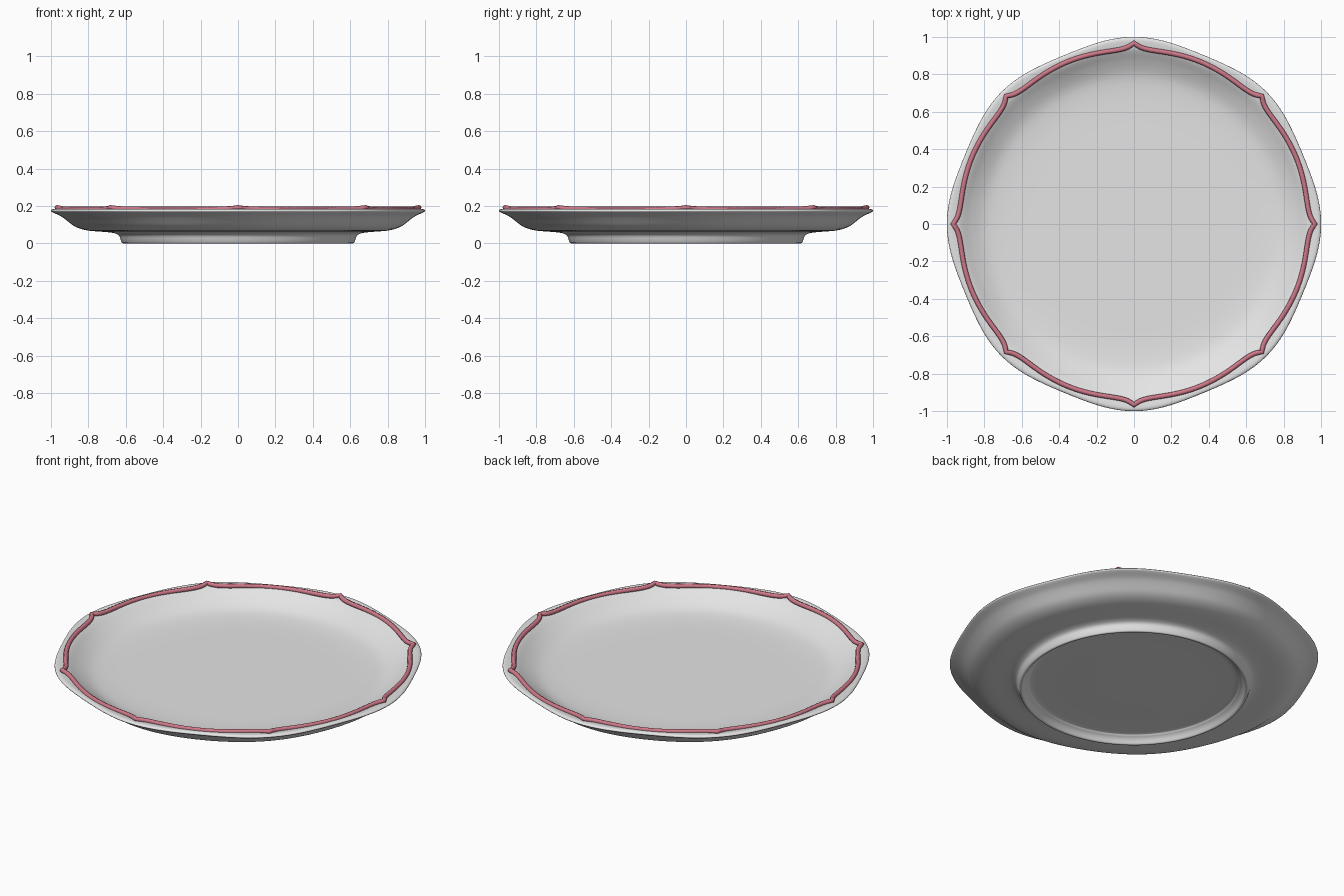
import bpy, bmesh, math
from mathutils import Vector

if "Cube" in bpy.data.objects:
    bpy.data.objects.remove(bpy.data.objects["Cube"])

SEGMENTS = 160
LOBES = 8


def material(name, colour):
    m = bpy.data.materials.new(name)
    m.diffuse_color = (*colour, 1.0)
    m.use_nodes = True
    m.node_tree.nodes["Principled BSDF"].inputs["Base Color"].default_value = m.diffuse_color
    return m


def smooth_path(points, steps=3):
    """Catmull-Rom curve through the profile points."""
    pts = [Vector(p) for p in points]
    pts = [pts[0]] + pts + [pts[-1]]
    out = []
    for a, b, c, d in zip(pts, pts[1:], pts[2:], pts[3:]):
        for i in range(steps):
            t = i / steps
            out.append(0.5 * (2 * b + (c - a) * t + (2 * a - 5 * b + 4 * c - d) * t * t
                              + (3 * b - a - 3 * c + d) * t ** 3))
    return out + [pts[-1]]


def scallop(r, angle):
    """Wave the radius gently, only near the rim."""
    w = max(0.0, (r - 0.7) / 0.3) ** 2
    return r * (1 - 0.012 * w * (1 - math.cos(LOBES * angle)))


def finish(obj, mat, angle):
    obj.data.materials.clear()
    obj.data.materials.append(mat)
    bpy.ops.object.select_all(action='DESELECT')
    obj.select_set(True)
    bpy.context.view_layer.objects.active = obj
    bpy.ops.object.shade_smooth_by_angle(angle=math.radians(angle))


porcelain = material("white porcelain", (0.78, 0.78, 0.78))
pink = material("pink glaze", (0.62, 0.19, 0.25))

# Plate body: half profiles for the dish, the underside and the foot
dish = [(0.0, 0.09), (0.35, 0.09), (0.6, 0.09), (0.72, 0.095), (0.80, 0.108),
        (0.87, 0.14), (0.91, 0.164), (0.935, 0.177), (0.96, 0.182), (0.985, 0.184),
        (0.998, 0.179), (1.0, 0.172), (0.99, 0.165), (0.95, 0.147), (0.915, 0.122),
        (0.88, 0.095), (0.84, 0.077), (0.79, 0.067), (0.70, 0.06), (0.66, 0.054),
        (0.637, 0.042), (0.628, 0.02), (0.62, 0.003), (0.613, 0.0)]
recess = [(0.613, 0.0), (0.605, 0.002), (0.59, 0.022), (0.57, 0.036), (0.54, 0.041),
          (0.3, 0.041), (0.0, 0.041)]
profile = smooth_path(dish) + smooth_path(recess)[1:]

bm = bmesh.new()
rings = []
for s in range(SEGMENTS):
    a = 2 * math.pi * s / SEGMENTS
    ring = []
    for r, z in profile:
        q = scallop(max(r, 0.0), a)
        ring.append(bm.verts.new((q * math.cos(a), q * math.sin(a), max(z, 0.0))))
    rings.append(ring)
for s in range(SEGMENTS):
    a, b = rings[s], rings[(s + 1) % SEGMENTS]
    for i in range(len(profile) - 1):
        bm.faces.new((a[i], a[i + 1], b[i + 1], b[i]))
bmesh.ops.remove_doubles(bm, verts=bm.verts, dist=1e-5)
bmesh.ops.recalc_face_normals(bm, faces=bm.faces)
mesh = bpy.data.meshes.new("plate_body")
bm.to_mesh(mesh)
bm.free()
plate = bpy.data.objects.new("plate_body", mesh)
bpy.context.collection.objects.link(plate)
finish(plate, porcelain, 60)

# Raised rim trim: a round bead with a pointed ogee at every lobe joint
curve = bpy.data.curves.new("rim_trim", 'CURVE')
curve.dimensions = '3D'
curve.bevel_depth = 0.013
curve.bevel_resolution = 2
spline = curve.splines.new('POLY')
count = 400
spline.points.add(count - 1)
lobe = 2 * math.pi / LOBES
for i, p in enumerate(spline.points):
    a = 2 * math.pi * i / count
    d = math.degrees(abs((a + lobe / 2) % lobe - lobe / 2))
    peak = math.exp(-d / 2.5)
    r = 0.929 + 0.039 * peak + 0.004 * (1 - math.cos(LOBES * a))
    p.co = (r * math.cos(a), r * math.sin(a), 0.183 + 0.009 * peak, 1)
spline.use_cyclic_u = True
trim = bpy.data.objects.new("rim_trim", curve)
bpy.context.collection.objects.link(trim)
bpy.ops.object.select_all(action='DESELECT')
trim.select_set(True)
bpy.context.view_layer.objects.active = trim
bpy.ops.object.convert(target='MESH')
finish(bpy.context.view_layer.objects.active, pink, 60)
